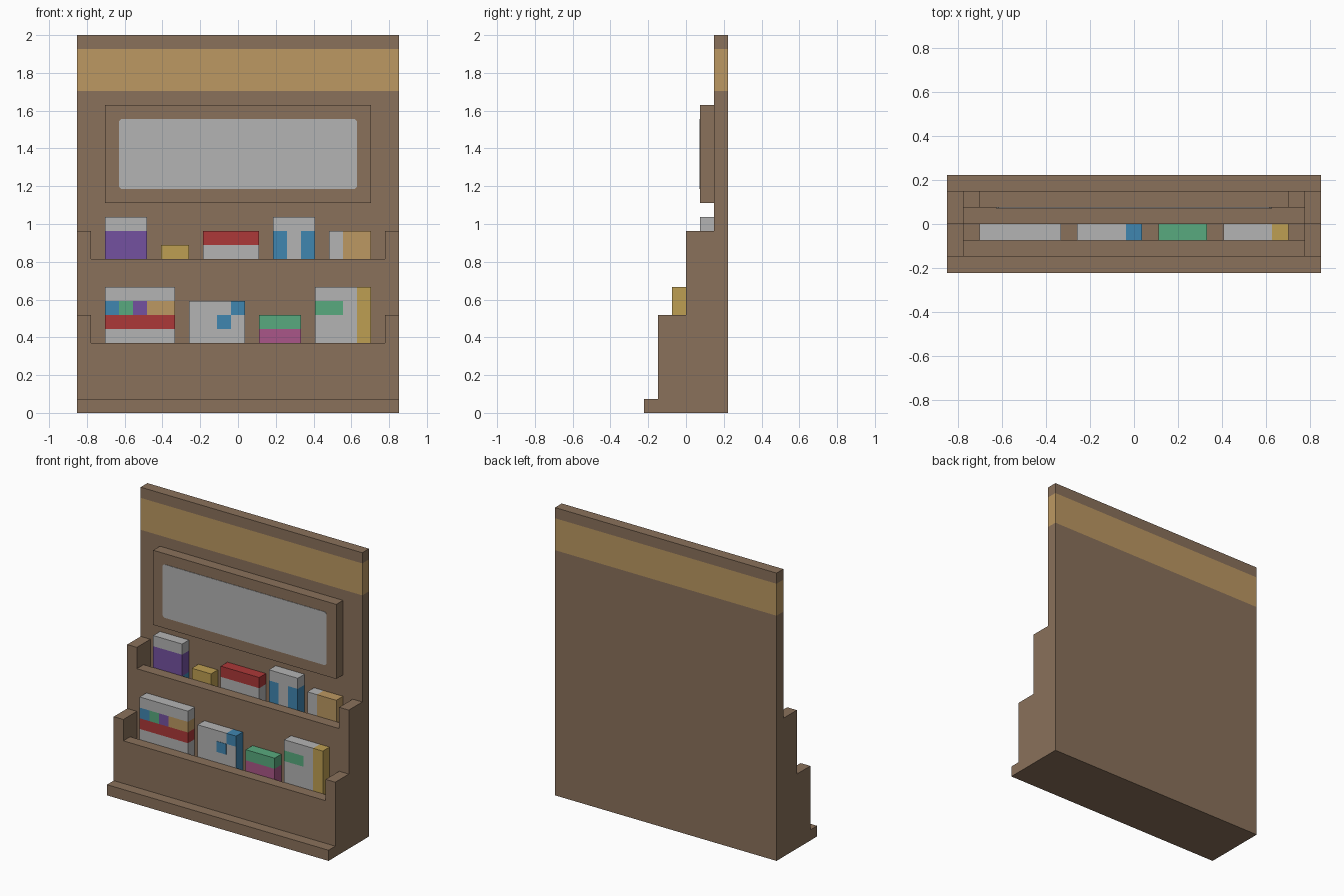
import bpy, bmesh
from mathutils import Vector

U = 2 / 27          # modular grid step
BIG = 99            # open-ended patch limit

if "Cube" in bpy.data.objects:
    bpy.data.objects.remove(bpy.data.objects["Cube"], do_unlink=True)


def material(name, rgb):
    lin = [((c / 255 + 0.055) / 1.055) ** 2.4 for c in rgb] + [1]
    m = bpy.data.materials.new(name)
    m.use_nodes = True
    m.diffuse_color = lin
    m.node_tree.nodes["Principled BSDF"].inputs["Base Color"].default_value = lin
    return m


MATS = {n: material(n, c) for n, c in {
    "brown": (138, 113, 91), "tan": (188, 152, 98), "white": (180, 180, 180),
    "purple": (116, 81, 160), "yellow": (190, 159, 82), "red": (172, 56, 56),
    "blue": (64, 134, 176), "green": (88, 170, 126), "pink": (170, 86, 136)}.items()}


def finish(name, bm, colours):
    bmesh.ops.recalc_face_normals(bm, faces=bm.faces[:])
    me = bpy.data.meshes.new(name)
    bm.to_mesh(me)
    bm.free()
    for c in colours:
        me.materials.append(MATS[c])
    ob = bpy.data.objects.new(name, me)
    bpy.context.collection.objects.link(ob)
    return ob


def box(name, x, y, z, base, patches=()):
    """Box in grid steps; patches (x0, x1, z0, z1, colour) are cut in as faces."""
    bm = bmesh.new()
    bmesh.ops.create_cube(bm, size=1)
    for v in bm.verts:
        v.co = Vector([(r[0] + r[1]) / 2 + c * (r[1] - r[0])
                       for r, c in zip((x, y, z), v.co)]) * U
    for p in patches:
        for axis, limits, span in ((0, p[:2], x), (2, p[2:4], z)):
            for cut in limits:
                if span[0] < cut < span[1]:
                    co, no = Vector(), Vector()
                    co[axis], no[axis] = cut * U, 1
                    bmesh.ops.bisect_plane(bm, geom=bm.verts[:] + bm.edges[:] + bm.faces[:],
                                           plane_co=co, plane_no=no)
    colours = [base] + [p[4] for p in patches]
    for f in bm.faces:
        c = f.calc_center_median() / U
        for i, (x0, x1, z0, z1, _) in enumerate(patches, 1):
            if x0 < c.x < x1 and z0 < c.z < z1:
                f.material_index = i
    return finish(name, bm, colours)


def extrude(name, profile, x0, x1):
    """Extrude a (y, z) profile along x."""
    bm = bmesh.new()
    face = bm.faces.new([bm.verts.new(Vector((x0, y, z)) * U) for y, z in profile])
    new = bmesh.ops.extrude_face_region(bm, geom=[face])["geom"]
    bmesh.ops.translate(bm, vec=((x1 - x0) * U, 0, 0),
                        verts=[g for g in new if isinstance(g, bmesh.types.BMVert)])
    return finish(name, bm, ["brown"])


# Back board with a painted band running round it
box("back_board", (-11.5, 11.5), (2, 3), (0, 27), "brown", [(-BIG, BIG, 23, 26, "tan")])

# Stepped cabinet with a sunken trough behind each shelf lip
extrude("shelf_body", [(2, 0), (-3, 0), (-3, 1), (-2, 1), (-2, 5), (-1, 5), (-1, 4),
                       (0, 4), (0, 11), (1, 11), (1, 10), (2, 10)], -10.5, 10.5)

# Side cheeks
for name, x0 in (("right_cheek", -11.5), ("left_cheek", 10.5)):
    extrude(name, [(2, 0), (-3, 0), (-3, 1), (-2, 1), (-2, 7), (0, 7), (0, 13), (2, 13)],
            x0, x0 + 1)

# Sign board with a pale panel, its corners slightly clipped
box("sign_board", (-9.5, 9.5), (1, 2), (15, 22), "brown")
panel = box("sign_panel", (-8.5, 8.5), (0.96, 1), (16, 21), "white")
bm = bmesh.new()
bm.from_mesh(panel.data)
corners = [e for e in bm.edges if abs(e.verts[0].co.y - e.verts[1].co.y) > 0.001]
bmesh.ops.bevel(bm, geom=corners, offset=0.012, segments=1, affect='EDGES')
bm.to_mesh(panel.data)
bm.free()

# Packages on the upper shelf: x range, top, base colour, patches
upper = [
    ((-9.5, -6.5), 14, "white", [(-BIG, BIG, 11, 13, "purple"), (-BIG, BIG, 0, 11, "blue")]),
    ((-5.5, -3.5), 12, "yellow", []),
    ((-2.5, 1.5), 13, "white", [(-BIG, BIG, 12, BIG, "red")]),
    ((2.5, 5.5), 14, "white", [(-BIG, 3.5, 0, 13, "blue"), (4.5, BIG, 0, 13, "blue")]),
    ((6.5, 9.5), 13, "white", [(7.5, BIG, 0, BIG, "tan")]),
]
# Packages on the lower shelf
lower = [
    ((-9.5, -4.5), 9, "white", [
        (-BIG, -8.5, 7, 8, "blue"), (-8.5, -7.5, 7, 8, "green"), (-7.5, -6.5, 7, 8, "purple"),
        (-6.5, BIG, 7, 8, "tan"), (-BIG, BIG, 6, 7, "red")]),
    ((-3.5, 0.5), 8, "white", [(-0.5, BIG, 7, BIG, "blue"), (0.49, BIG, 0, BIG, "blue")]),
    ((1.5, 4.5), 7, "green", [(-BIG, BIG, 0, 6, "pink")]),
    ((5.5, 9.5), 9, "white", [(8.5, BIG, 0, BIG, "yellow"), (-BIG, 7.5, 7, 8, "green")]),
]
for shelf, items, y, floor in (("upper", upper, (1, 2), 10), ("lower", lower, (-1, 0), 4)):
    for i, (x, top, base, patches) in enumerate(items, 1):
        box(f"{shelf}_package_{i}", x, y, (floor, top), base, patches)

# Small blue emblem on one lower package
box("package_emblem", (-1.5, -0.5), (-1.03, -1), (6, 7), "blue")
